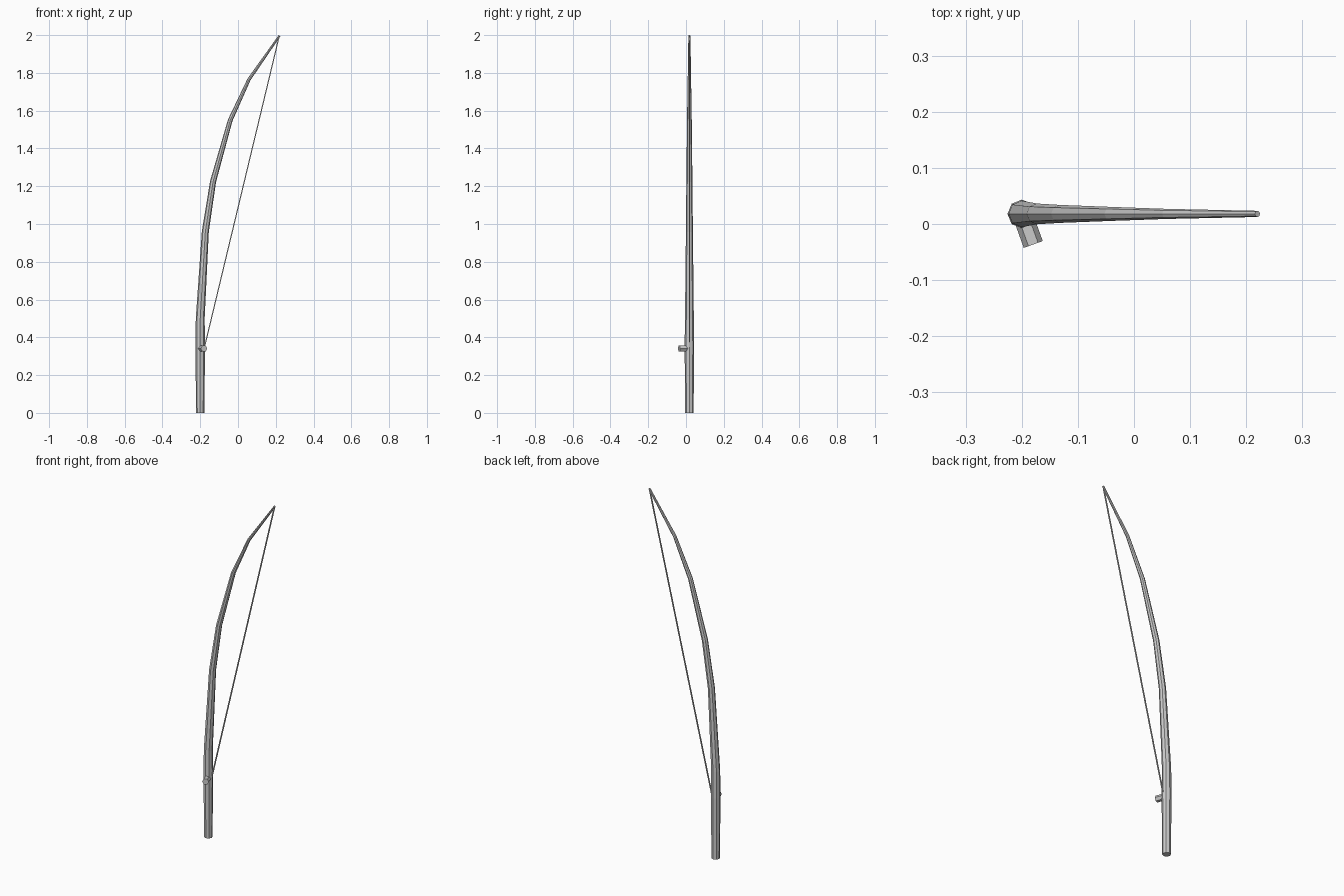
import bpy, bmesh, math
from mathutils import Vector

if "Cube" in bpy.data.objects:
    bpy.data.objects.remove(bpy.data.objects["Cube"])

Y = 0.018  # plane of the pole and line


def tube(name, stations, sides, phase=0.0, side=Vector((0, 1, 0))):
    """Flat-faced tube through (point, radius) stations, rings square to the path."""
    bm = bmesh.new()
    pts = [Vector(p) for p, r in stations]
    rings = []
    for i, (p, r) in enumerate(stations):
        a, b = pts[max(i - 1, 0)], pts[min(i + 1, len(pts) - 1)]
        t = (b - a).normalized()
        u = (side - t * side.dot(t)).normalized()
        v = t.cross(u)
        rings.append([bm.verts.new(pts[i] + r * (u * math.cos(w) + v * math.sin(w)))
                      for w in (phase + 2 * math.pi * k / sides for k in range(sides))])
    for lo, hi in zip(rings, rings[1:]):
        for k in range(sides):
            n = (k + 1) % sides
            bm.faces.new((lo[k], lo[n], hi[n], hi[k]))
    bm.faces.new(rings[0][::-1])
    bm.faces.new(rings[-1])
    bmesh.ops.recalc_face_normals(bm, faces=bm.faces)
    me = bpy.data.meshes.new(name)
    bm.to_mesh(me)
    bm.free()
    ob = bpy.data.objects.new(name, me)
    bpy.context.collection.objects.link(ob)
    return ob


# bent tapering pole: x, z, radius
profile = [(-0.2, 0, 0.022), (-0.2, 0.35, 0.0255), (-0.2, 0.5, 0.0235),
           (-0.173, 0.96, 0.0185), (-0.132, 1.225, 0.016), (-0.041, 1.55, 0.0125),
           (0.058, 1.765, 0.009), (0.22, 1.997, 0.0055)]
tube("bent_pole", [((x, Y, z), r) for x, z, r in profile], 8)

# taut line from the grip to the tip
tube("line", [((-0.177, Y, 0.35), 0.004), ((0.218, Y, 1.993), 0.004)], 4, math.pi / 4)

# small peg on the front of the grip
d = Vector((0.34, -0.94, 0))
end = Vector((-0.1795, -0.0365, 0.34))
tube("peg", [(end - d * 0.055, 0.018), (end, 0.018)], 6, side=Vector((1, 0, 0)))
